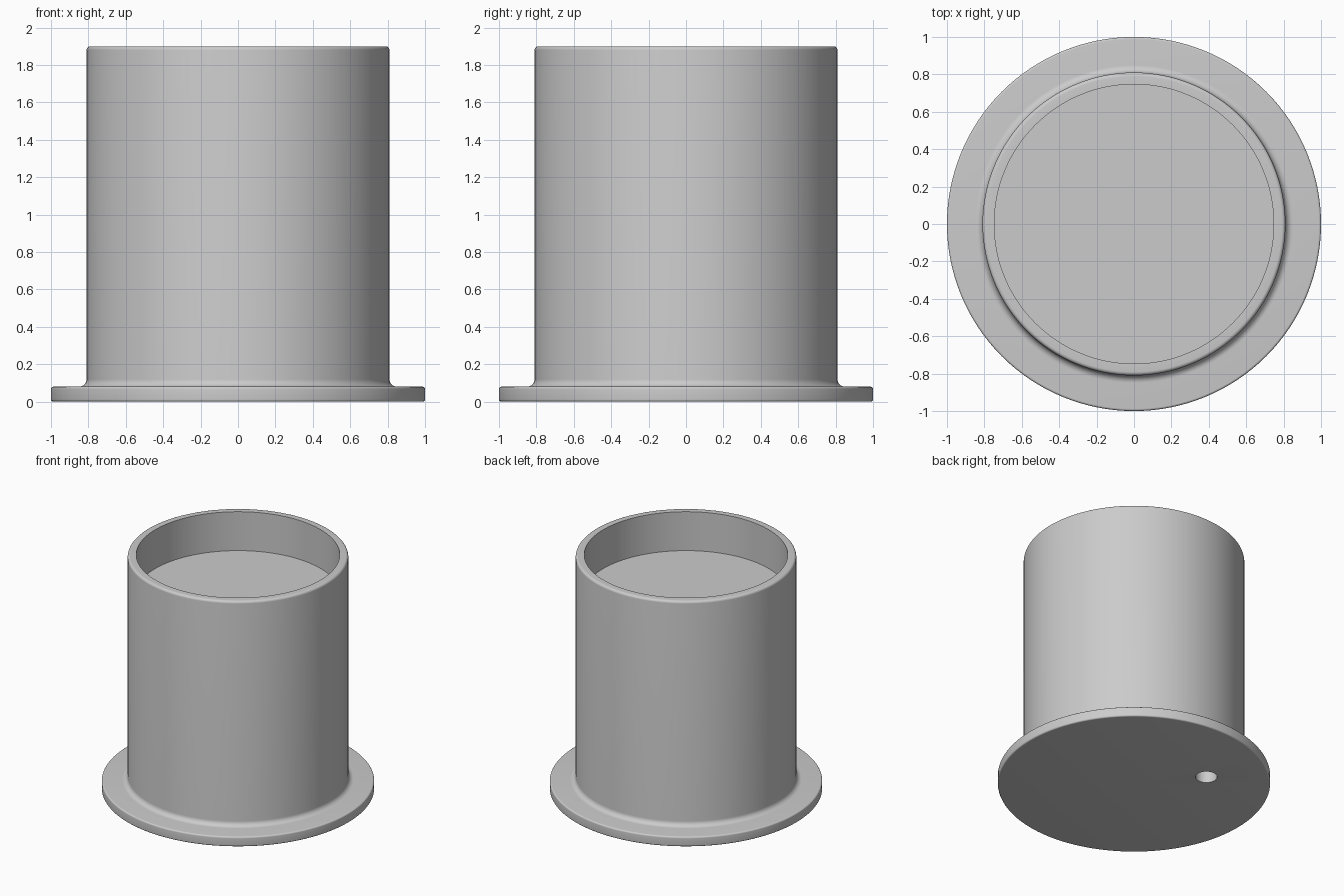
import bpy
import bmesh
from math import pi, cos, sin, radians

cube = bpy.data.objects.get("Cube")
if cube:
    bpy.data.objects.remove(cube)

SEGMENTS = 128

grey = bpy.data.materials.new("light_grey")
grey.use_nodes = True
colour = (0.6, 0.6, 0.6, 1)
grey.diffuse_color = colour
grey.node_tree.nodes["Principled BSDF"].inputs["Base Color"].default_value = colour


def arc(cx, cz, radius, start, end, steps=6):
    """Points of a rounded corner in the (radius, height) plane."""
    angles = [radians(start + (end - start) * i / steps) for i in range(steps + 1)]
    return [(cx + radius * cos(a), cz + radius * sin(a)) for a in angles]


def lathe(name, profile):
    """Turn a profile that starts and ends on the axis into a closed solid."""
    bm = bmesh.new()
    verts = [bm.verts.new((r, 0, z)) for r, z in profile]
    edges = [bm.edges.new(pair) for pair in zip(verts, verts[1:])]
    bmesh.ops.spin(bm, geom=verts + edges, axis=(0, 0, 1), cent=(0, 0, 0),
                   angle=2 * pi, steps=SEGMENTS, use_duplicate=False)
    bmesh.ops.remove_doubles(bm, verts=bm.verts, dist=0.0001)
    bmesh.ops.recalc_face_normals(bm, faces=bm.faces)
    mesh = bpy.data.meshes.new(name)
    bm.to_mesh(mesh)
    bm.free()
    obj = bpy.data.objects.new(name, mesh)
    bpy.context.collection.objects.link(obj)
    mesh.materials.append(grey)
    return obj


# Flanged cup: base flange, filleted wall, rounded rim and recessed floor
profile = [(0, 0)]
profile += arc(0.988, 0.012, 0.012, -90, 0)
profile += arc(0.988, 0.068, 0.012, 0, 90)
profile += arc(0.85, 0.12, 0.04, 270, 180, 8)
profile += arc(0.79, 1.88, 0.02, 0, 90)
profile += [(0.747, 1.9), (0.747, 1.585), (0, 1.585)]
cup = lathe("flanged_cup", profile)

# Small blind hole in the underside
cutter = lathe("hole_cutter", [(0, -0.1), (0.08, -0.1), (0.08, 0.8), (0, 0.8)])
cutter.location = (-0.34, 0.42, 0)
cutter.hide_render = True
bpy.context.view_layer.update()

bpy.ops.object.select_all(action="DESELECT")
cup.select_set(True)
bpy.context.view_layer.objects.active = cup
hole = cup.modifiers.new("underside_hole", "BOOLEAN")
hole.operation = "DIFFERENCE"
hole.solver = "EXACT"
hole.object = cutter
bpy.ops.object.modifier_apply(modifier=hole.name)
bpy.data.objects.remove(cutter)
bpy.ops.object.shade_smooth_by_angle(angle=radians(35))
